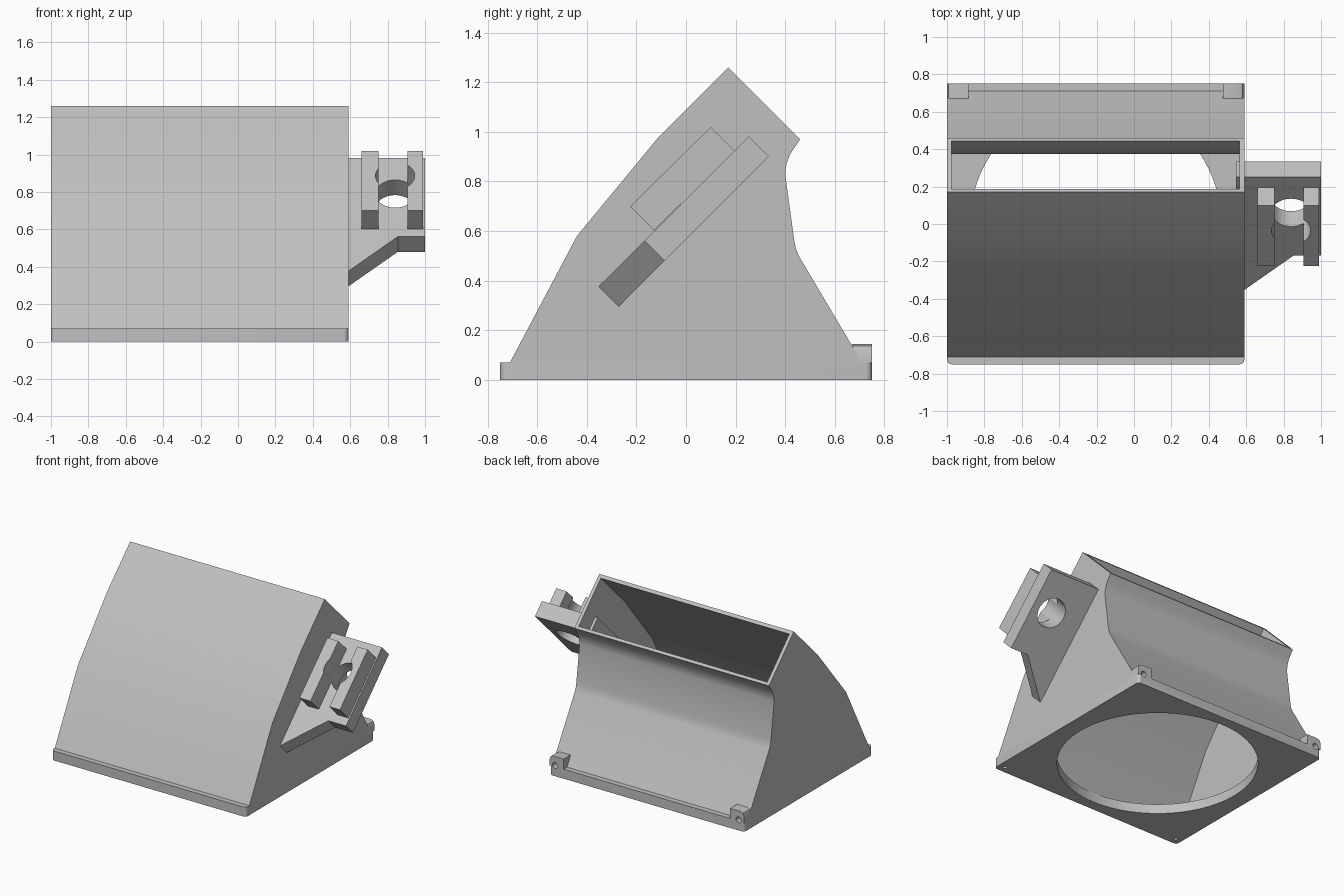
import bpy, bmesh, math
from mathutils import Vector, Matrix

if "Cube" in bpy.data.objects:
    bpy.data.objects.remove(bpy.data.objects["Cube"])

grey = bpy.data.materials.new("plain grey")
grey.diffuse_color = (0.53, 0.53, 0.53, 1)
grey.use_nodes = True
grey.node_tree.nodes["Principled BSDF"].inputs["Base Color"].default_value = grey.diffuse_color
X0, X1 = -1.0, 0.59
CX = (X0 + X1) / 2


def finish(name, bm):
    bmesh.ops.recalc_face_normals(bm, faces=bm.faces)
    me = bpy.data.meshes.new(name)
    bm.to_mesh(me)
    bm.free()
    ob = bpy.data.objects.new(name, me)
    bpy.context.collection.objects.link(ob)
    me.materials.append(grey)
    return ob


def prism(name, pts, offset):
    """Closed outline of 3D points swept along an offset."""
    bm = bmesh.new()
    f = bm.faces.new([bm.verts.new(p) for p in pts])
    r = bmesh.ops.extrude_face_region(bm, geom=[f])
    vs = [v for v in r["geom"] if isinstance(v, bmesh.types.BMVert)]
    bmesh.ops.translate(bm, verts=vs, vec=offset)
    return finish(name, bm)


def side_prism(name, yz, xa, xb):
    return prism(name, [(xa, y, z) for y, z in yz], (xb - xa, 0, 0))


def cylinder(name, centre, axis, r, depth, seg=32):
    bm = bmesh.new()
    rot = Vector((0, 0, 1)).rotation_difference(Vector(axis)).to_matrix().to_4x4()
    bmesh.ops.create_cone(bm, cap_ends=True, segments=seg, radius1=r, radius2=r,
                          depth=depth, matrix=Matrix.Translation(centre) @ rot)
    return finish(name, bm)


def cut(ob, cutters):
    bpy.context.view_layer.objects.active = ob
    for c in cutters:
        c.hide_render = True
        m = ob.modifiers.new("cut", 'BOOLEAN')
        m.operation, m.solver, m.object = 'DIFFERENCE', 'EXACT', c
        bpy.ops.object.modifier_apply(modifier=m.name)


def smooth(ob):
    bpy.ops.object.select_all(action='DESELECT')
    ob.select_set(True)
    bpy.context.view_layer.objects.active = ob
    bpy.ops.object.shade_smooth_by_angle(angle=math.radians(30))


trash = []

# Hollow duct: outer side profile minus an inner one that runs out of the mouth
outer = [(-.71, .07), (-.44, .58), (-.11, .98), (.17, 1.26), (.46, .97),
         (.42, .91), (.405, .87), (.40, .83), (.437, .56), (.443, .53),
         (.455, .50), (.71, .07)]
inner = [(-.71, -.02), (-.68, .07), (-.415, .565), (-.092, .962), (.29, 1.344),
         (.545, 1.085), (.445, .985), (.396, .92), (.381, .87), (.375, .83),
         (.412, .555), (.418, .523), (.43, .49), (.68, .07), (.71, -.02)]
duct = side_prism("duct", outer, X0, X1)
cavity = side_prism("cavity_cutter", inner, X0 + .025, X1 - .025)
cut(duct, [cavity])
trash.append(cavity)

# Base plate with rounded corners and a round air inlet
r = .025
corners = []
for cx, cy, a0 in ((X1 - r, .75 - r, 0), (X0 + r, .75 - r, 90),
                   (X0 + r, -.75 + r, 180), (X1 - r, -.75 + r, 270)):
    for k in range(5):
        a = math.radians(a0 + 22.5 * k)
        corners.append((cx + r * math.cos(a), cy + r * math.sin(a), 0))
base = prism("base_plate", corners, (0, 0, .07))
inlet = cylinder("inlet_cutter", (CX, 0, .03), (0, 0, 1), .672, .3, 96)
cut(base, [inlet])
trash.append(inlet)

# Screw tabs at the back corners, and small screw holes at the front ones
tabs = []
for side, xa, xb in (("left", X0, X0 + .115), ("right", X1 - .115, X1)):
    s = 1 if side == "right" else -1
    xo, xi = (xb, xa) if s > 0 else (xa, xb)
    outline = [(xi, .67, .068), (xi, .67, .145), (xo - s * .03, .67, .145),
               (xo - s * .009, .67, .136), (xo, .67, .115), (xo, .67, .068)]
    tab = prism(side + "_screw_tab", outline, (0, .08, 0))
    hole = cylinder(side + "_screw_cutter", ((xa + xb) / 2 + s * .012, .72, .078),
                    (0, 1, 0), .022, .09, 16)
    pin = cylinder(side + "_pin_cutter", (xo - s * .05, -.70, 0),
                   (0, 0, 1), .014, .08, 12)
    cut(tab, [hole])
    cut(base, [hole, pin])
    tabs.append(tab)
    trash += [hole, pin]

# Tilted mounting plate, its outline drawn on the lower face (z = y + 0.566)
up = Vector((0, -.0815, .0815))
outline = [(.545, .295), (.59, .295), (.855, .48), (1.0, .48), (1.0, .90), (.545, .90)]
plate = prism("bracket_plate", [(x, z - .566, z) for x, z in outline], up)

# Two rails on the plate
rail = [(-.225, .70), (.10, 1.02), (.197, .923), (-.128, .603)]
rails = [side_prism("bracket_rail_inner", rail, .66, .75),
         side_prism("bracket_rail_outer", rail, .905, .99)]

# Round hole square to the plate, nicking the rails
bore = cylinder("bore_cutter", (.84, .062, .789), (0, -1, 1), .105, .6, 48)
for ob in [plate] + rails:
    cut(ob, [bore])
trash.append(bore)

for ob in [duct, base, plate] + tabs + rails:
    smooth(ob)
for c in trash:
    bpy.data.objects.remove(c)
